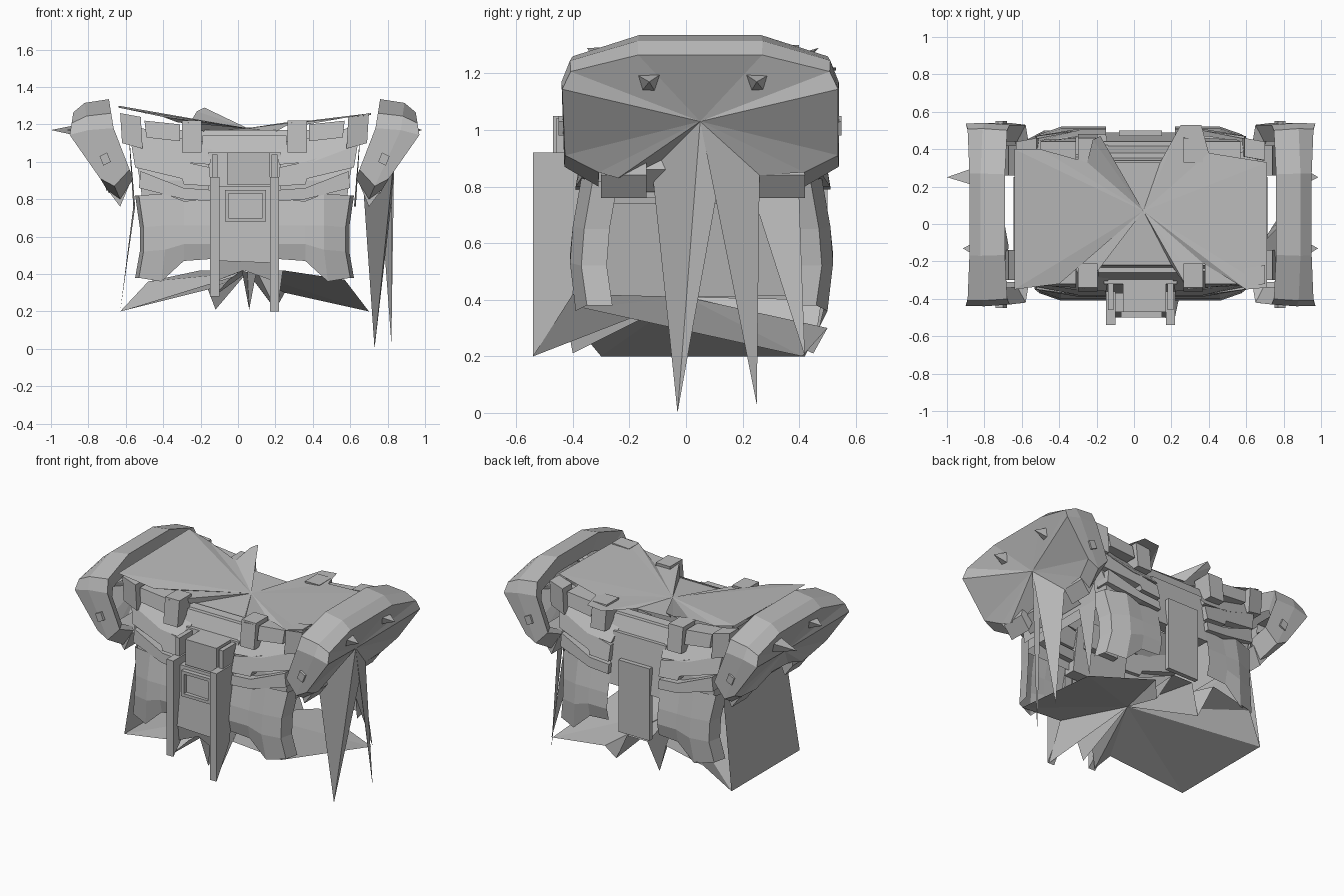
import bpy, math

CX, CY = 0.035, 0.06   # mirror centre of the armour
grey = bpy.data.materials.new("steel_grey")
grey.diffuse_color = (0.5, 0.5, 0.5, 1)


def mesh(name, verts, faces):
    me = bpy.data.meshes.new(name)
    me.from_pydata(verts, [], faces)
    me.materials.append(grey)
    ob = bpy.data.objects.new(name, me)
    bpy.context.collection.objects.link(ob)
    return ob


def flip(p, sx, back):
    """Mirror a point to the other side and / or to the back."""
    x, y, z = p
    return (CX + sx * (x - CX), 2 * CY - y if back else y, z)


def loft(name, rings, cap=False, closed=True):
    n = len(rings[0])
    verts = [p for r in rings for p in r]
    faces = [(k * n + i, k * n + (i + 1) % n, (k + 1) * n + (i + 1) % n, (k + 1) * n + i)
             for k in range(len(rings) - 1) for i in range(n if closed else n - 1)]
    if cap:
        faces += [tuple(range(n))[::-1], tuple(range(len(verts) - n, len(verts)))]
    return mesh(name, verts, faces)


def fan(name, apex, rim, up=True):
    n = len(rim)
    order = (lambda i: (0, i + 1, (i + 1) % n + 1)) if up else (lambda i: (0, (i + 1) % n + 1, i + 1))
    return mesh(name, [apex] + rim, [order(i) for i in range(n)])


def plate(name, outline, depth, sx=1, back=False):
    """Outline of (x, y, z) on the front, thickened inwards."""
    a = [flip(p, sx, back) for p in outline]
    b = [flip((x, y + depth, z), sx, back) for x, y, z in outline]
    rings = [a, b] if (sx > 0) == back else [a[::-1], b[::-1]]
    return loft(name, rings, cap=True)


def box(name, x0, x1, y0, y1, z0, z1):
    return plate(name, [(x0, y0, z0), (x1, y0, z0), (x1, y0, z1), (x0, y0, z1)], y1 - y0)


def rect(hw, y0, y1, z):
    return [(CX - hw, y0, z), (CX + hw, y0, z), (CX + hw, y1, z), (CX - hw, y1, z)]


# torso shell
loft("chest_shell", [rect(0.54, -0.33, 0.45, 0.74), rect(0.56, -0.32, 0.44, 0.9),
                     rect(0.6, -0.24, 0.36, 1.12), rect(0.62, -0.22, 0.34, 1.17)])

# sunken top sheet with a jagged rim
top_rim = [(-0.64, -0.35, 1.29), (-0.4, -0.32, 1.24), (-0.32, -0.21, 1.21), (-0.27, -0.35, 1.21),
           (-0.18, -0.22, 1.16), (0.2, -0.22, 1.16), (0.29, -0.35, 1.21), (0.36, -0.34, 1.21),
           (0.37, -0.21, 1.2), (0.6, -0.35, 1.24), (0.71, -0.34, 1.25), (0.71, 0.33, 1.26),
           (0.4, 0.38, 1.22), (0.36, 0.53, 1.22), (0.25, 0.53, 1.21), (0.14, 0.33, 1.18),
           (-0.12, 0.33, 1.19), (-0.18, 0.47, 1.29), (-0.22, 0.45, 1.27), (-0.25, 0.33, 1.22),
           (-0.5, 0.4, 1.26), (-0.64, 0.4, 1.3)]
fan("top_sheet", (0.05, 0.07, 1.18), top_rim)

# star shaped underside with points hanging down
under_rim = [(-0.63, -0.3, 0.2), (-0.15, -0.4, 0.32), (-0.13, -0.52, 0.28),
             (-0.05, -0.45, 0.37), (0.02, -0.44, 0.42), (0.06, -0.4, 0.21), (0.1, -0.44, 0.42),
             (0.21, -0.54, 0.2), (0.24, -0.4, 0.42), (0.57, -0.36, 0.37), (0.7, 0.41, 0.2),
             (0.25, 0.5, 0.3), (0.2, 0.45, 0.21),
             (0.1, 0.48, 0.4), (-0.05, 0.48, 0.4), (-0.12, 0.45, 0.21), (-0.2, 0.5, 0.42),
             (-0.48, 0.5, 0.36), (-0.63, 0.42, 0.2)]
fan("underside", (0.05, 0.0, 0.41), under_rim, up=False)

# side walls: the left one is complete, the right one is open below
left_wall = [(0.7, -0.3, 0.2), (0.7, 0.42, 0.2), (0.63, 0.4, 0.76), (0.66, 0.36, 1.24),
             (0.66, -0.3, 1.24), (0.62, -0.28, 0.76)]
mesh("left_side_wall", [flip(p, -1, False) for p in left_wall], [(5, 2, 1, 0), (4, 3, 2, 5)])
right_wall = left_wall[:]
right_wall[0] = (0.63, 0.24, 0.76)
mesh("right_side_wall", right_wall, [(0, 1, 2), (5, 2, 3, 4)])

for sx, side in ((1, "right"), (-1, "left")):
    # hip ledge standing out from the side wall
    ledge = [(0.64, -0.2, 0.78), (0.64, 0.27, 0.78), (0.715, 0.25, 0.86), (0.715, -0.2, 0.86),
             (0.66, 0.25, 1.0), (0.66, -0.2, 1.0)]
    mesh(side + "_hip_ledge", [flip(p, sx, False) for p in ledge],
         [(0, 1, 2, 3), (3, 2, 4, 5)] if sx > 0 else [(3, 2, 1, 0), (5, 4, 2, 3)])

    for back in (False, True):
        tag = side + ("_back_" if back else "_front_")
        # bulging, flared skirt panel with a stepped lower edge
        rows = [((0.22, 0.80), (0.36, 0.79), (0.46, 0.83), (0.6, 0.82), -0.37),
                ((0.22, 0.66), (0.36, 0.66), (0.46, 0.66), (0.575, 0.65), -0.40),
                ((0.22, 0.56), (0.36, 0.56), (0.46, 0.53), (0.575, 0.52), -0.41),
                ((0.22, 0.48), (0.36, 0.47), (0.48, 0.36), (0.6, 0.38), -0.39)]
        if back:
            rows = [r[:4] + (r[4] + 0.01,) for r in rows]
        rings = [[flip((x, y + (0.04 if k == 3 else 0), z), sx, back)
                  for k, (x, z) in enumerate(r)] for *r, y in rows]
        # wrap the panel around the corner to the side
        for ring, r in zip(rings, rows):
            x, z = r[3]
            ring.append(flip((x + 0.02, r[4] + 0.13, z), sx, back))
        if (sx > 0) != back:
            rings = rings[::-1]
        loft(tag + "skirt", rings, closed=False)

        # stacked chest bands, sagging towards the middle
        plate(tag + "waist_band", [(0.22, -0.39, 0.79), (0.36, -0.39, 0.80), (0.6, -0.35, 0.86),
                                   (0.59, -0.35, 0.95), (0.36, -0.38, 0.86), (0.22, -0.38, 0.85)], 0.1, sx, back)
        plate(tag + "middle_band", [(0.22, -0.385, 0.87), (0.36, -0.385, 0.88), (0.37, -0.38, 0.91),
                                    (0.62, -0.33, 0.97), (0.64, -0.31, 1.09), (0.36, -0.35, 1.0),
                                    (0.22, -0.36, 0.97)], 0.1, sx, back)
        plate(tag + "upper_band", [(0.22, -0.36, 0.985), (0.4, -0.35, 1.0), (0.64, -0.31, 1.09),
                                   (0.66, -0.27, 1.2), (0.4, -0.25, 1.13), (0.2, -0.26, 1.1)], 0.1, sx, back)
        # collar strap and corner blocks
        plate(tag + "strap", [(0.265, -0.36, 1.05), (0.37, -0.36, 1.05),
                              (0.37, -0.34, 1.22), (0.265, -0.34, 1.22)], 0.13, sx, back)
        plate(tag + "collar_block", [(0.38, -0.34, 1.11), (0.56, -0.33, 1.13),
                                     (0.57, -0.32, 1.22), (0.38, -0.32, 1.2)], 0.12, sx, back)
        plate(tag + "corner_block", [(0.58, -0.34, 1.07), (0.69, -0.32, 1.1),
                                     (0.7, -0.32, 1.26), (0.59, -0.34, 1.24)], 0.1, sx, back)

# middle of the chest, front and back
for back in (False, True):
    tag = "back_" if back else "front_"
    plate(tag + "collar", [(-0.19, -0.3, 1.04), (0.26, -0.3, 1.04),
                           (0.26, -0.26, 1.14), (-0.19, -0.26, 1.14)], 0.06, 1, back)
    plate(tag + "belly", [(-0.16, -0.37, 0.72), (0.23, -0.37, 0.72),
                          (0.23, -0.32, 1.05), (-0.16, -0.32, 1.05)], 0.08, 1, back)
plate("back_tab", [(-0.08, -0.38, 0.42), (0.15, -0.38, 0.42), (0.15, -0.38, 0.9), (-0.08, -0.38, 0.9)],
      0.03, 1, True)

# front tabard: two rails, hanging panel, raised frame and top block
for name, x0, x1, low in (("left_rail", -0.15, -0.1, 0.28), ("right_rail", 0.17, 0.22, 0.2)):
    side = [(-0.54, low), (-0.4, 0.42), (-0.36, 0.92), (-0.54, 0.92)]
    loft(name, [[(x, y, z) for y, z in side] for x in (x0, x1)], cap=True)
    box(name + "_cap", x0 + 0.01, x1 - 0.01, -0.46, -0.3, 0.92, 1.04)
plate("tabard_panel", [(-0.1, -0.5, 0.47), (0.17, -0.5, 0.46), (0.17, -0.47, 0.7), (0.17, -0.47, 0.87),
                       (-0.1, -0.47, 0.87), (-0.1, -0.47, 0.7)], 0.1)
plate("tabard_lower_edge", [(-0.1, -0.48, 0.37), (0.03, -0.46, 0.42), (0.17, -0.48, 0.37),
                            (0.17, -0.49, 0.47), (-0.1, -0.49, 0.47)], 0.06)
for nm, b in (("frame_left", (-0.07, -0.05, 0.68, 0.85)), ("frame_right", (0.13, 0.15, 0.68, 0.85)),
              ("frame_bottom", (-0.05, 0.13, 0.68, 0.7)), ("frame_top", (-0.05, 0.13, 0.83, 0.85))):
    box(nm, b[0], b[1], -0.5, -0.46, b[2], b[3])
box("chest_block", -0.06, 0.17, -0.47, -0.22, 0.88, 1.05)

# shoulder guards: arched shell, slanted outer sheet and outer points
arch = [(-0.31, 0.80), (-0.43, 0.87), (-0.44, 1.18), (-0.41, 1.26), (-0.17, 1.335), (0.27, 1.335),
        (0.51, 1.26), (0.54, 1.18), (0.54, 0.87), (0.42, 0.80)]


def arch_ring(shrink, drop, x_low, x_mid, x_top, lift=0.0):
    ring = []
    for y, z in arch:
        t = (z - 0.80) / 0.535
        x = x_low + (x_mid - x_low) * min(1, t / 0.71)
        x += (x_top - x_mid) * max(0, t - 0.71) / 0.29
        ring.append((x, 0.05 + (y - 0.05) * shrink,
                     z - drop * max(0, t - 0.4) / 0.6 + lift * max(0, 1 - 1.5 * t)))
    return ring


outer = arch_ring(0.995, 0.07, 0.77, 0.97, 0.95, 0.05)
for sx, side in ((1, "right"), (-1, "left")):
    rings = [arch_ring(0.8, 0.12, 0.68, 0.76, 0.78, 0.1), arch_ring(0.98, 0.0, 0.63, 0.735, 0.76, 0.11),
             arch_ring(1.0, 0.02, 0.70, 0.87, 0.89), outer]
    rings = [[flip(p, sx, False) for p in (r if sx > 0 else r[::-1])] for r in rings]
    loft(side + "_shoulder_shell", rings, closed=False)
    rim = outer[:]
    if sx > 0:   # long hanging points
        rim += [(0.76, 0.26, 0.84), (0.82, 0.25, 0.03), (0.82, 0.11, 0.78),
                (0.73, -0.03, 0.0), (0.67, -0.12, 0.86), (0.76, -0.24, 0.83)]
    else:
        rim += [(0.77, 0.26, 0.84), (0.78, 0.1, 0.9), (0.74, -0.12, 0.86), (0.76, -0.24, 0.83)]
    fan(side + "_shoulder_sheet", flip((0.835, 0.05, 1.03), sx, False),
        [flip(p, sx, False) for p in rim], up=sx < 0)
    for back in (False, True):
        # rivet on the end of the guard, inner lug below the arch
        y = -0.45 if not back else -0.43
        plate(side + "_rivet", [(0.75, y, 1.0), (0.79, y, 0.98), (0.81, y, 1.03), (0.77, y, 1.05)],
              0.03, sx, back)
        plate(side + "_lug", [(0.65, -0.3, 0.88), (0.70, -0.3, 0.76), (0.76, -0.3, 0.84),
                              (0.74, -0.3, 0.95)], 0.16, sx, back)
        # small outward point
        tip = (1.07 if sx < 0 and back else 0.985, -0.13, 1.17)
        base = [(0.87, -0.07, 1.21), (0.87, -0.2, 1.21), (0.84, -0.17, 1.12), (0.84, -0.1, 1.12)]
        fan(side + "_point", flip(tip, sx, back), [flip(p, sx, back) for p in base], up=(sx > 0) == back)
